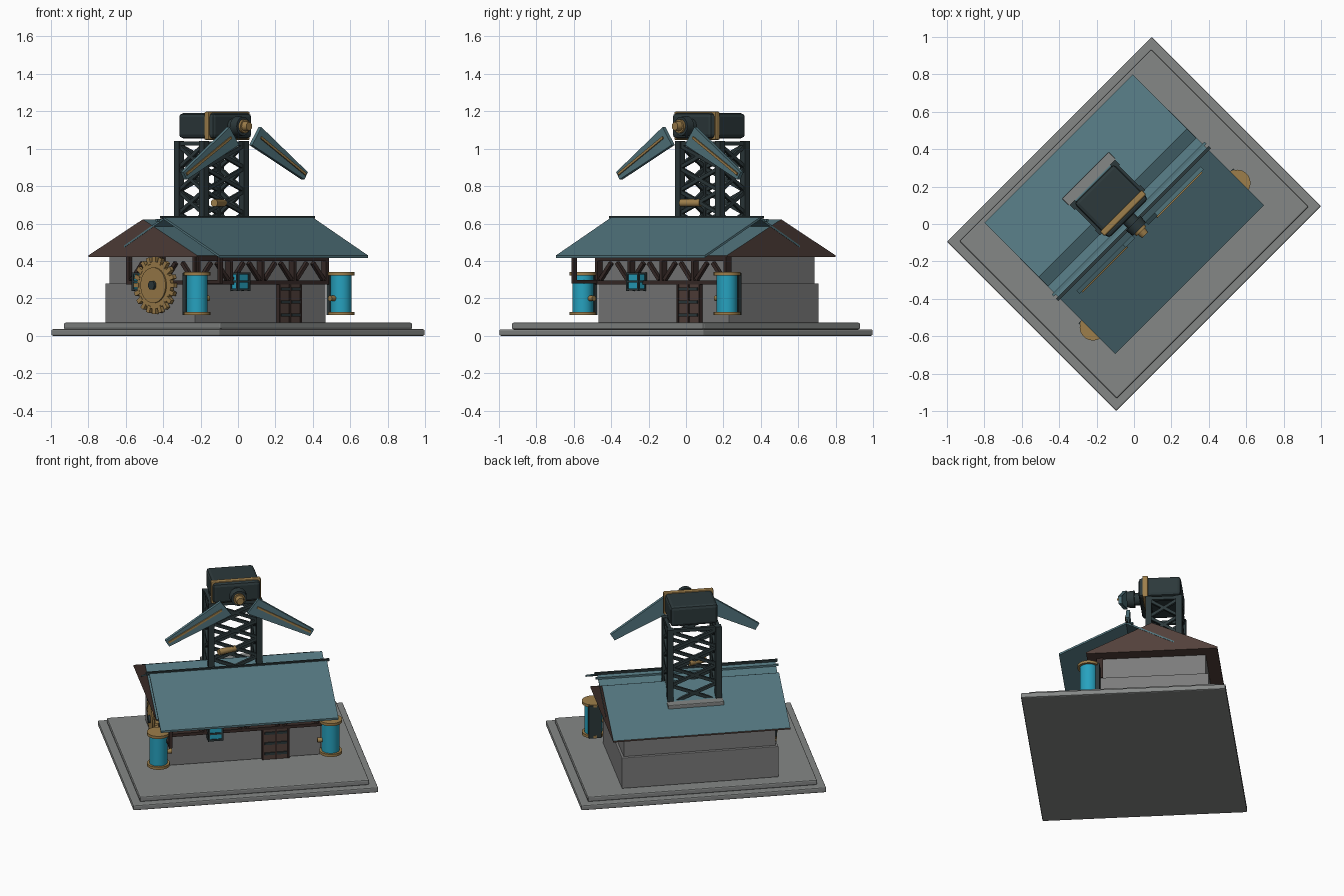
import bpy, bmesh, math
from mathutils import Matrix, Vector

if "Cube" in bpy.data.objects:
    bpy.data.objects.remove(bpy.data.objects["Cube"])

TURN = Matrix.Rotation(math.radians(45), 4, 'Z')  # whole building stands diagonally


def material(name, rgb):
    m = bpy.data.materials.new(name)
    m.diffuse_color = (*rgb, 1)
    m.use_nodes = True
    m.node_tree.nodes["Principled BSDF"].inputs["Base Color"].default_value = m.diffuse_color
    return m


STONE = material("stone_grey", (0.235, 0.245, 0.24))
WALL = material("wall_grey", (0.20, 0.20, 0.20))
TEAL = material("roof_teal", (0.085, 0.18, 0.21))
IRON = material("dark_iron", (0.025, 0.04, 0.043))
BRASS = material("brass", (0.34, 0.21, 0.07))
WOOD = material("gable_brown", (0.085, 0.052, 0.043))
TIMBER = material("dark_timber", (0.04, 0.024, 0.021))
BLUE = material("bright_blue", (0.02, 0.36, 0.52))


def finish(name, bm, mat, place=None, bevel=0, smooth=False):
    bmesh.ops.recalc_face_normals(bm, faces=bm.faces)
    me = bpy.data.meshes.new(name)
    bm.to_mesh(me)
    bm.free()
    me.materials.append(mat)
    ob = bpy.data.objects.new(name, me)
    bpy.context.collection.objects.link(ob)
    ob.matrix_world = TURN @ (place or Matrix())
    if bevel:
        b = ob.modifiers.new("bevel", 'BEVEL')
        b.width, b.segments = bevel, 2
    if smooth:
        bpy.ops.object.select_all(action='DESELECT')
        ob.select_set(True)
        bpy.context.view_layer.objects.active = ob
        bpy.ops.object.shade_smooth_by_angle(angle=math.radians(35))
    return ob


def box(name, lo, hi, mat, bevel=0):
    lo, hi = Vector(lo), Vector(hi)
    bm = bmesh.new()
    bmesh.ops.create_cube(bm, size=1)
    for v in bm.verts:
        v.co = Vector(v.co[i] * (hi[i] - lo[i]) for i in range(3))
    return finish(name, bm, mat, Matrix.Translation((lo + hi) / 2), bevel)


def aim(a, b):
    d = Vector(b) - Vector(a)
    q = d.to_track_quat('Z', 'Y').to_matrix().to_4x4()
    return Matrix.Translation((Vector(a) + Vector(b)) / 2) @ q, d.length


def beam(name, a, b, t, mat):
    place, n = aim(a, b)
    bm = bmesh.new()
    bmesh.ops.create_cube(bm, size=1)
    bmesh.ops.scale(bm, vec=(t, t, n), verts=bm.verts)
    return finish(name, bm, mat, place)


def rod(name, a, b, r, mat, r2=None, sides=24):
    place, n = aim(a, b)
    bm = bmesh.new()
    bmesh.ops.create_cone(bm, cap_ends=True, segments=sides, radius1=r,
                          radius2=r if r2 is None else r2, depth=n)
    return finish(name, bm, mat, place, smooth=True)


def prism(name, pts, axis, lo, hi, mat):
    """Extrude a profile along x (points are y,z) or along y (points are x,z)."""
    def at(p, t):
        return (t, p[0], p[1]) if axis == 'x' else (p[0], t, p[1])
    bm = bmesh.new()
    rings = [[bm.verts.new(at(p, t)) for p in pts] for t in (lo, hi)]
    bm.faces.new(rings[0])
    bm.faces.new(rings[1][::-1])
    for i in range(len(pts)):
        j = (i + 1) % len(pts)
        bm.faces.new((rings[0][i], rings[0][j], rings[1][j], rings[1][i]))
    return finish(name, bm, mat)


# stepped base and walls
box("base_lower", (-.775, -.64, 0), (.775, .64, .035), STONE, .008)
box("base_upper", (-.725, -.595, .035), (.725, .595, .07), STONE, .008)
box("wall_lower", (-.495, -.17, .07), (.495, .51, .28), WALL, .004)
box("wall_upper", (-.48, -.155, .28), (.48, .49, .44), WALL)

# main roof: brown gables with teal slopes
roof = prism("main_roof", [(-.25, .42), (.57, .42), (.57, .43), (.16, .622), (-.25, .43)],
             'x', -.56, .56, WOOD)
roof.data.materials.append(TEAL)
for f in roof.data.polygons:
    f.material_index = int(f.normal.z > .5)

# forward roof sheet with a ridge bar
prism("front_roof", [(-.42, .417), (0, .622), (.3, .472), (.3, .482), (0, .634), (-.42, .43)],
      'x', -.562, .562, TEAL)
box("ridge_bar", (-.578, -.004, .627), (.578, .012, .641), IRON)
box("rear_ridge_bar", (-.578, .03, .612), (.578, .045, .624), TEAL)

# front timber frame
FY = -.172
box("front_rail", (-.495, FY - .02, .275), (.495, FY + .01, .295), TIMBER)
for x in (-.485, -.24, 0, .24, .485):
    box("front_post", (x - .01, FY - .02, .28), (x + .01, FY + .02, .43), TIMBER)
    for s in (-1, 1):
        if abs(x + s * .1) < .48:
            beam("front_brace", (x + s * .02, FY - .008, .30), (x + s * .1, FY - .008, .39),
                 .02, TIMBER)
box("front_top_rail", (-.495, FY - .02, .40), (.495, FY + .02, .425), TIMBER)

# side timber frame behind the wheel, and outer porch bracket
SX = -.49
box("side_rail", (SX - .015, -.18, .275), (SX + .015, .34, .295), TIMBER)
for y in (-.17, .08, .33):
    box("side_post", (SX - .015, y - .01, .28), (SX + .015, y + .01, .43), TIMBER)
    for s in (-1, 1):
        if -.17 < y + s * .1 < .35:
            beam("side_brace", (SX, y + s * .02, .30), (SX, y + s * .1, .39), .02, TIMBER)
box("porch_post", (-.5, -.365, .285), (-.48, -.345, .43), TIMBER)
box("porch_rail", (-.5, -.365, .28), (-.48, -.17, .297), TIMBER)

# double door with straps
for x in (.168, .245):
    box("door_leaf", (x - .035, -.187, .07), (x + .035, -.165, .285), WOOD)
    for z in (.11, .18, .25):
        box("door_strap", (x - .032, -.194, z - .008), (x + .032, -.185, z + .008), IRON)
for x in (.126, .2065, .287):
    box("door_frame", (x - .006, -.192, .07), (x + .006, -.165, .285), TIMBER)


# blue lantern windows: glass with frame bars, placed on the front and on one side
def lantern(cx, cy, sx, sy):
    box("lantern_glass", (cx - sx, cy - sy, .25), (cx + sx, cy + sy, .33), BLUE)
    for z in (.247, .29, .333):
        box("lantern_bar", (cx - sx - .006, cy - sy - .006, z - .006),
            (cx + sx + .006, cy + sy + .006, z + .006), IRON)
    for i in (-1, 1):
        for j in (-1, 1):
            x, y = cx + i * sx, cy + j * sy
            box("lantern_post", (x - .006, y - .006, .24), (x + .006, y + .006, .335), IRON)


lantern(-.18, -.195, .042, .025)
lantern(-.5, .23, .02, .042)

# tanks at both front corners, with brass rims, valve and backing plate
for s in (-1, 1):
    x, y = s * .545, -.235
    rod("tank", (x, y, .12), (x, y, .33), .056, BLUE, sides=32)
    for z in (.11, .322):
        rod("tank_rim", (x, y, z), (x, y, z + .018), .071, BRASS, sides=32)
    rod("tank_valve", (x - s * .05, y, .2), (x - s * .085, y, .2), .015, BRASS)
    box("tank_plate", (x - .04, -.19, .11), (x + .04, -.165, .335), IRON)

# gear wheel on the side wall
WY, WZ = .105, .27
rod("wheel_disc", (-.505, WY, WZ), (-.53, WY, WZ), .125, BRASS, sides=40)
rod("wheel_face", (-.53, WY, WZ), (-.538, WY, WZ), .095, BRASS, sides=40)
rod("wheel_hub", (-.5, WY, WZ), (-.552, WY, WZ), .024, IRON)
for i in range(20):
    a = math.tau * i / 20
    c, s = math.cos(a), math.sin(a)
    beam("wheel_tooth", (-.52, WY + .115 * c, WZ + .115 * s),
         (-.52, WY + .153 * c, WZ + .153 * s), .024, BRASS)

# lattice tower on a stone plinth
TY, HX, HY, Z0, Z1 = .2, .152, .095, .53, 1.04
box("tower_plinth", (-.177, .03, .5), (.177, .367, .55), STONE, .005)
corners = [(-HX, TY - HY), (HX, TY - HY), (HX, TY + HY), (-HX, TY + HY)]
for x, y in corners:
    box("tower_leg", (x - .019, y - .019, Z0), (x + .019, y + .019, Z1), IRON)
LEVELS = 4
step = (Z1 - .02 - Z0) / LEVELS
for k in range(4):
    (xa, ya), (xb, yb) = corners[k], corners[(k + 1) % 4]
    for i in range(LEVELS):
        lo, hi = Z0 + i * step, Z0 + (i + 1) * step
        beam("tower_brace", (xa, ya, lo), (xb, yb, hi), .019, IRON)
        beam("tower_brace", (xa, ya, hi), (xb, yb, lo), .019, IRON)
    beam("tower_top_rail", (xa, ya, Z1 - .012), (xb, yb, Z1 - .012), .022, IRON)
rod("tower_pipe", (-.11, .07, .71), (.0, .11, .71), .02, BRASS)

# turbine head with brass band, shaft and nose
box("turbine_head", (-.15, .04, 1.055), (.15, .305, 1.19), IRON, .02)
box("turbine_band", (-.158, .065, 1.046), (.158, .1, 1.198), BRASS, .008)
HZ = 1.12
for name, ya, yb, r, r2, mat in (
        ("shaft", .05, .0, .04, .04, IRON), ("hub", .005, -.04, .055, .05, IRON),
        ("hub_ring", -.04, -.055, .036, .036, BRASS), ("nose", -.055, -.085, .027, .022, BRASS)):
    rod(name, (0, ya, HZ), (0, yb, HZ), r, mat, r2)

# two drooping blades with a brass spine
for s in (-1, 1):
    prism("blade", [(s * .05, 1.02), (s * .12, 1.115), (s * .47, .875), (s * .445, .835)],
          'y', -.058, -.035, TEAL)
    prism("blade_spine", [(s * .11, 1.054), (s * .115, 1.066), (s * .452, .87), (s * .447, .858)],
          'y', -.066, -.057, BRASS)
